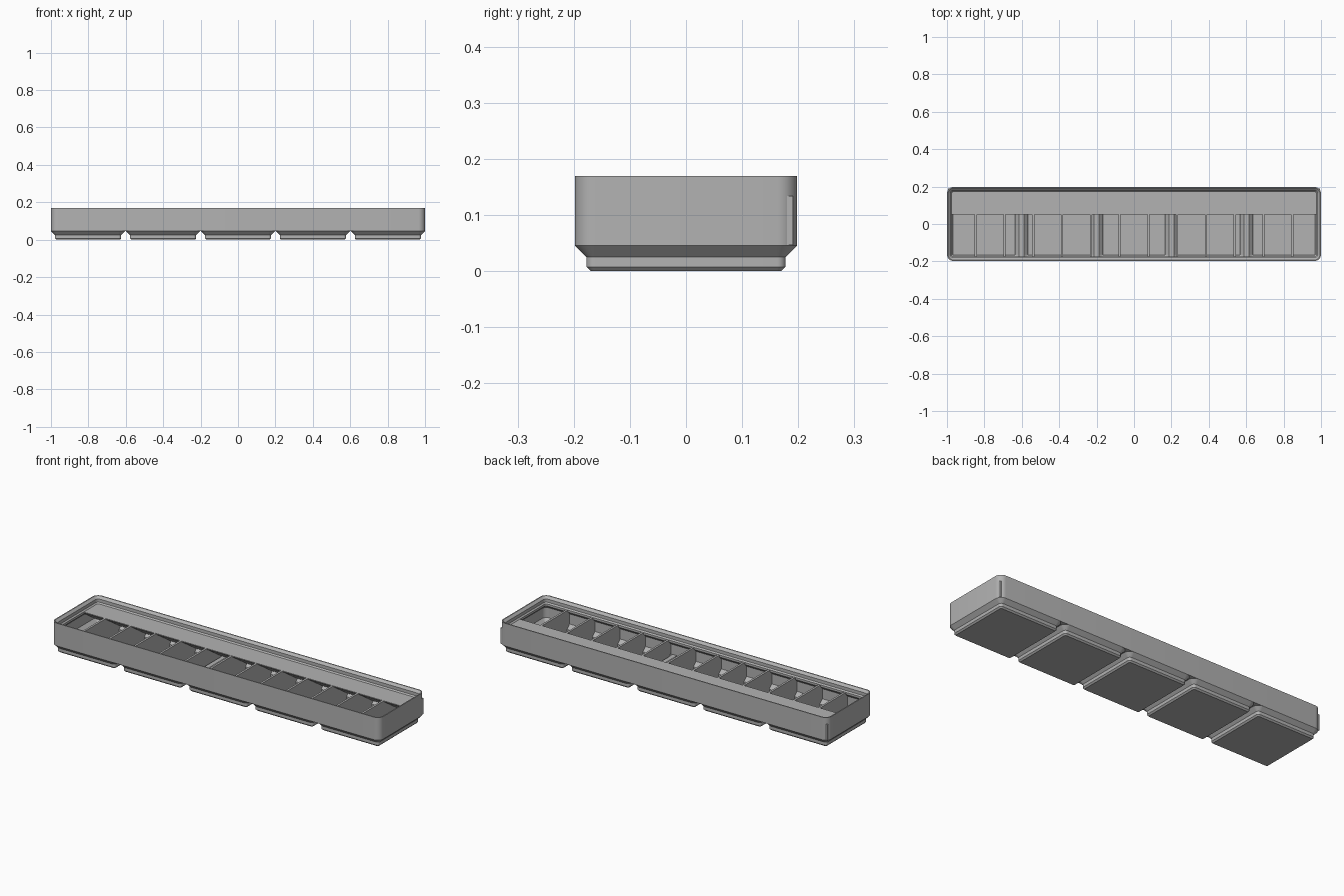
import bpy, bmesh, math

cube = bpy.data.objects.get("Cube")
if cube:
    bpy.data.objects.remove(cube, do_unlink=True)

MM = 2 / 209.5            # one millimetre in model units
PITCH = 42 * MM
HX, HY = 1.0, 20.75 * MM  # outer half sizes
FLOOR = 14 * MM           # height of the shelf and divider tops
CELLS = 13

grey = bpy.data.materials.new("plain grey")
grey.use_nodes = True
colour = (0.45, 0.45, 0.45, 1)
grey.diffuse_color = colour
grey.node_tree.nodes["Principled BSDF"].inputs["Base Color"].default_value = colour


def finish(name, bm):
    bmesh.ops.recalc_face_normals(bm, faces=bm.faces)
    mesh = bpy.data.meshes.new(name)
    bm.to_mesh(mesh)
    bm.free()
    mesh.materials.append(grey)
    obj = bpy.data.objects.new(name, mesh)
    bpy.context.collection.objects.link(obj)
    bpy.ops.object.select_all(action="DESELECT")
    obj.select_set(True)
    bpy.context.view_layer.objects.active = obj
    bpy.ops.object.shade_smooth_by_angle(angle=math.radians(25))
    return obj


def rounded_loop(bm, cx, hx, hy, inset, z, steps=8):
    """Rounded rectangle whose corner radius shrinks with the inset."""
    r = max(3.75 * MM - inset, 0.6 * MM)
    verts = []
    for q, (sx, sy) in enumerate([(1, 1), (-1, 1), (-1, -1), (1, -1)]):
        for i in range(steps + 1):
            a = math.pi / 2 * (q + i / steps)
            verts.append(bm.verts.new((cx + sx * (hx - inset - r) + r * math.cos(a),
                                       sy * (hy - inset - r) + r * math.sin(a), z)))
    return verts


def loft(name, cx, hx, hy, profile, ring):
    """Stack rounded loops along (inset, height) pairs in millimetres."""
    bm = bmesh.new()
    loops = [rounded_loop(bm, cx, hx, hy, i * MM, z * MM) for i, z in profile]
    pairs = list(zip(loops, loops[1:]))
    if ring:
        pairs.append((loops[-1], loops[0]))
    else:
        bm.faces.new(loops[0])
        bm.faces.new(loops[-1])
    for a, b in pairs:
        for i in range(len(a)):
            j = (i + 1) % len(a)
            bm.faces.new((a[i], a[j], b[j], b[i]))
    return finish(name, bm)


def prism(name, x0, x1, outline):
    """Extrude a side outline of (y, z) points across x."""
    bm = bmesh.new()
    face = bm.faces.new([bm.verts.new((x0, y, z)) for y, z in outline])
    out = bmesh.ops.extrude_face_region(bm, geom=[face])
    moved = [v for v in out["geom"] if isinstance(v, bmesh.types.BMVert)]
    bmesh.ops.translate(bm, verts=moved, vec=(x1 - x0, 0, 0))
    return finish(name, bm)


# Outer wall with the stepped stacking lip
loft("outer_wall", 0, HX, HY,
     [(0, 4.75), (0, 17.8), (0.6, 17.8), (1.9, 16.5), (1.9, 14.7), (2.6, 14),
      (2.6, 12.8), (0.95, 11.15), (0.95, 4.75)], ring=True)

# Five hollow feet with chamfered sides
for n in range(5):
    loft(f"foot_{n + 1}", (n - 2) * PITCH, HY, HY,
         [(2.95, 0), (2.15, 0.8), (2.15, 2.6), (0, 4.75), (1.05, 5.4),
          (3.3, 3.15), (3.3, 1.15)], ring=False)

# Ridges joining neighbouring feet
y = HY - 0.4 * MM
for n in range(4):
    x = (n - 1.5) * PITCH
    prism(f"floor_ridge_{n + 1}", x - 1.3 * MM, x + 1.3 * MM,
          [(-y, 4.75 * MM), (y, 4.75 * MM), (y, 5.4 * MM), (-y, 5.4 * MM)])

# Dividers that follow the hollow feet
low, wide, top = 17.8 * MM, 20 * MM, FLOOR - 0.0003
side = [(low, 1 * MM), (low, 3.1 * MM), (wide, 5.3 * MM), (wide, top)]
outline = side + [(-a, b) for a, b in reversed(side)]
for k in range(1, CELLS):
    x = -HX + 2 * HX * k / CELLS
    prism(f"divider_{k}", x - 0.6 * MM, x + 0.6 * MM, outline)

# Label shelf along the back with a sloping underside
edge, back = 0.051, 18.15 * MM
prism("label_shelf", -HX + 0.5 * MM, HX - 0.5 * MM,
      [(edge, FLOOR), (edge, FLOOR - 0.5 * MM), (back, 4.9 * MM),
       (wide, 4.9 * MM), (wide, FLOOR)])
